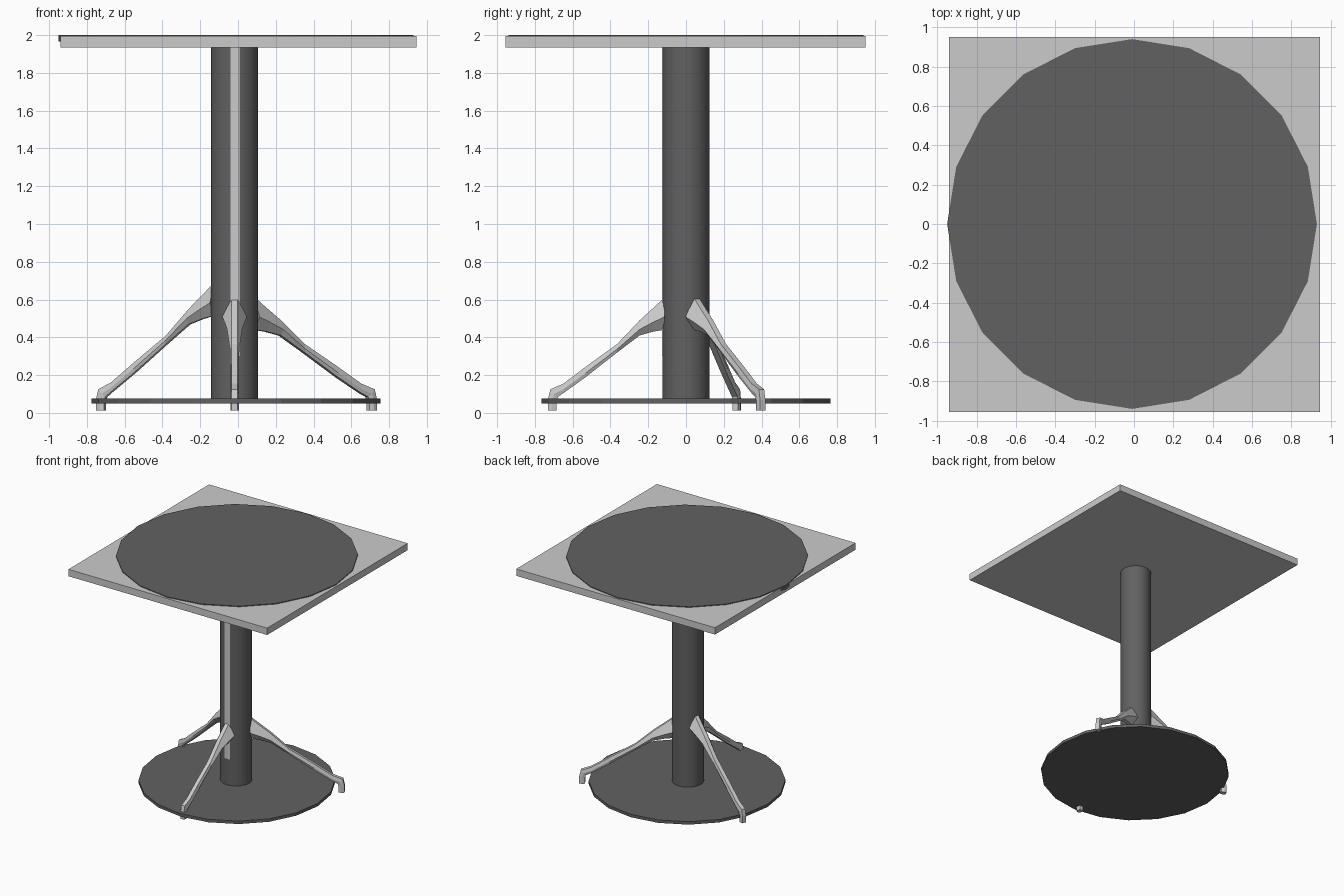
import bpy, bmesh, math
from mathutils import Vector

cube = bpy.data.objects.get("Cube")
if cube:
    bpy.data.objects.remove(cube, do_unlink=True)


def material(name, value):
    m = bpy.data.materials.new(name)
    m.use_nodes = True
    colour = (value, value, value, 1)
    m.diffuse_color = colour
    m.node_tree.nodes["Principled BSDF"].inputs["Base Color"].default_value = colour
    return m


light = material("light_grey", 0.6)
dark = material("dark_grey", 0.12)


def finish(name, bm, mat, smooth=None):
    bmesh.ops.recalc_face_normals(bm, faces=bm.faces)
    mesh = bpy.data.meshes.new(name)
    bm.to_mesh(mesh)
    bm.free()
    mesh.materials.append(mat)
    obj = bpy.data.objects.new(name, mesh)
    bpy.context.collection.objects.link(obj)
    if smooth:
        bpy.ops.object.select_all(action="DESELECT")
        obj.select_set(True)
        bpy.context.view_layer.objects.active = obj
        bpy.ops.object.shade_smooth_by_angle(angle=math.radians(smooth))
    return obj


def loft(name, rings, mat, smooth=None):
    """Skin a list of equal-length point rings and cap both ends."""
    bm = bmesh.new()
    rows = [[bm.verts.new(p) for p in ring] for ring in rings]
    n = len(rows[0])
    for a, b in zip(rows, rows[1:]):
        for i in range(n):
            bm.faces.new((a[i], a[(i + 1) % n], b[(i + 1) % n], b[i]))
    bm.faces.new(rows[0])
    bm.faces.new(rows[-1])
    return finish(name, bm, mat, smooth)


def prism(name, outline, z0, z1, mat, smooth=None):
    return loft(name, [[(x, y, z) for x, y in outline] for z in (z0, z1)], mat, smooth)


def circle(cx, r, sides):
    steps = [2 * math.pi * i / sides for i in range(sides)]
    return [(cx + r * math.cos(a), r * math.sin(a)) for a in steps]


def rect(x0, x1, y0, y1):
    return [(x0, y0), (x1, y0), (x1, y1), (x0, y1)]


# Table top, its round inlay, base plate and column
prism("table_top", rect(-0.94, 0.945, -0.955, 0.95), 1.935, 1.994, light)
prism("round_inlay", circle(-0.01, 0.94, 20), 1.965, 2.0, dark)
prism("base_plate", circle(-0.01, 0.765, 20), 0.05, 0.075, dark)
prism("column", circle(-0.018, 0.124, 48), 0.07, 1.94, dark, 30)

# Narrow strip running up the front of the column
prism("column_strip", [(-0.04, -0.11), (-0.04, -0.127), (0, -0.127),
                       (0.01, -0.121), (0.01, -0.11)], 0.3, 1.935, light)

# Leg stations: distance along leg (0 root, 1 foot), top z, bottom z, half width
STATIONS = [(0, 0.61, 0.44, 0.065), (0.1, 0.555, 0.43, 0.053),
            (0.22, 0.49, 0.41, 0.04), (0.42, 0.365, 0.32, 0.025),
            (0.7, 0.245, 0.19, 0.022), (0.9, 0.155, 0.105, 0.022)]
AXIS = Vector((-0.018, 0, 0))


def leg(name, foot, lift):
    reach = Vector((*foot, 0)) - AXIS
    length = reach.length
    out = reach.normalized()
    side = Vector((-out.y, out.x, 0))
    root = 0.115

    def ring(top, bottom, w, s_top, s_bottom):
        s_mid, z_mid = (s_top + s_bottom) / 2, top * 0.4 + bottom * 0.6
        pts = [(s_top, top, -0.016), (s_top, top, 0.016), (s_mid, z_mid, w),
               (s_bottom, bottom, 0.016), (s_bottom, bottom, -0.016), (s_mid, z_mid, -w)]
        return [AXIS + out * s + side * v + Vector((0, 0, z)) for s, z, v in pts]

    rings = []
    for t, top, bottom, w in STATIONS:
        s = root + t * (length - root)
        up = lift * (1 - t)
        rings.append(ring(top + up, bottom + up, w, s, s))
    # Bend down into the foot
    rings.append(ring(0.125, 0.085, 0.022, length + 0.01, length - 0.03))
    rings.append(ring(0.07, 0.06, 0.022, length + 0.023, length - 0.022))
    rings.append(ring(0.012, 0.012, 0.022, length + 0.023, length - 0.022))
    loft(name, rings, light)


leg("front_leg", (-0.018, -0.708), 0)
leg("left_leg", (0.708, 0.395), 0)
leg("right_leg", (-0.725, 0.268), 0.075)
